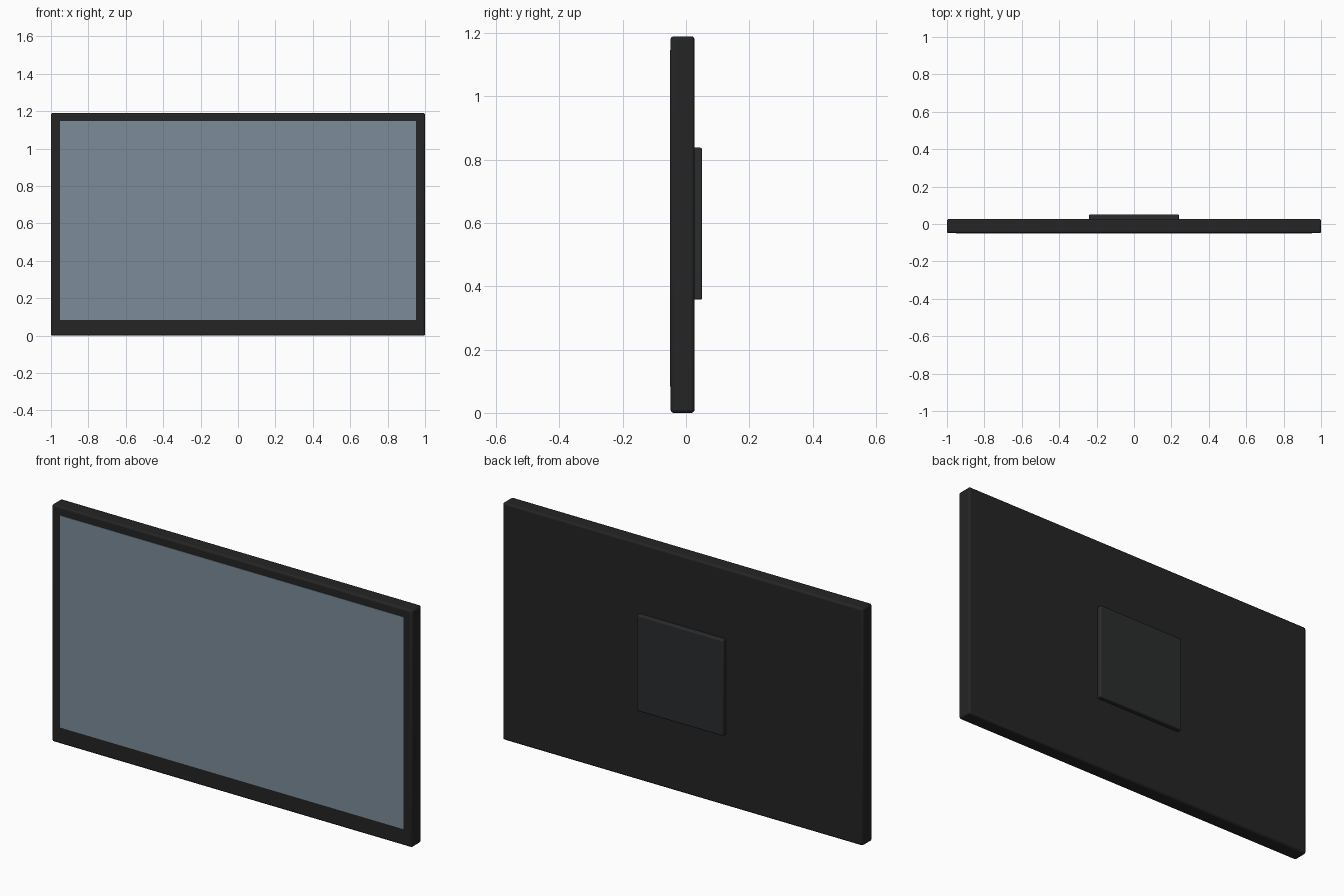
import bpy

if "Cube" in bpy.data.objects:
    bpy.data.objects.remove(bpy.data.objects["Cube"])


def material(name, color):
    mat = bpy.data.materials.new(name)
    mat.diffuse_color = (*color, 1)
    mat.use_nodes = True
    mat.node_tree.nodes["Principled BSDF"].inputs["Base Color"].default_value = mat.diffuse_color
    return mat


def box(name, x, y, z, mat, bevel=0.0):
    """Box from (min, max) ranges, with optional rounded edges."""
    ranges = (x, y, z)
    bpy.ops.mesh.primitive_cube_add(size=1, location=[(a + b) / 2 for a, b in ranges])
    obj = bpy.context.object
    obj.name = name
    obj.scale = [b - a for a, b in ranges]
    bpy.ops.object.transform_apply(location=False, rotation=False, scale=True)
    obj.data.materials.append(mat)
    if bevel:
        mod = obj.modifiers.new("rounded_edges", "BEVEL")
        mod.width = bevel
        mod.segments = 3
        bpy.ops.object.shade_smooth_by_angle()
    return obj


casing = material("casing_black", (0.018, 0.018, 0.019))
plate = material("plate_dark_grey", (0.024, 0.025, 0.026))
glass = material("screen_blue_grey", (0.20, 0.26, 0.32))

# Main casing, with a deeper lower border around the screen
box("casing", (-1, 1), (-0.049, 0.027), (0, 1.19), casing, 0.01)

# Display surface, just proud of the casing front
box("screen", (-0.953, 0.953), (-0.051, -0.045), (0.083, 1.147), glass)

# Square wall-mount plate on the back
box("mount_plate", (-0.24, 0.24), (0.02, 0.051), (0.358, 0.838), plate, 0.005)
